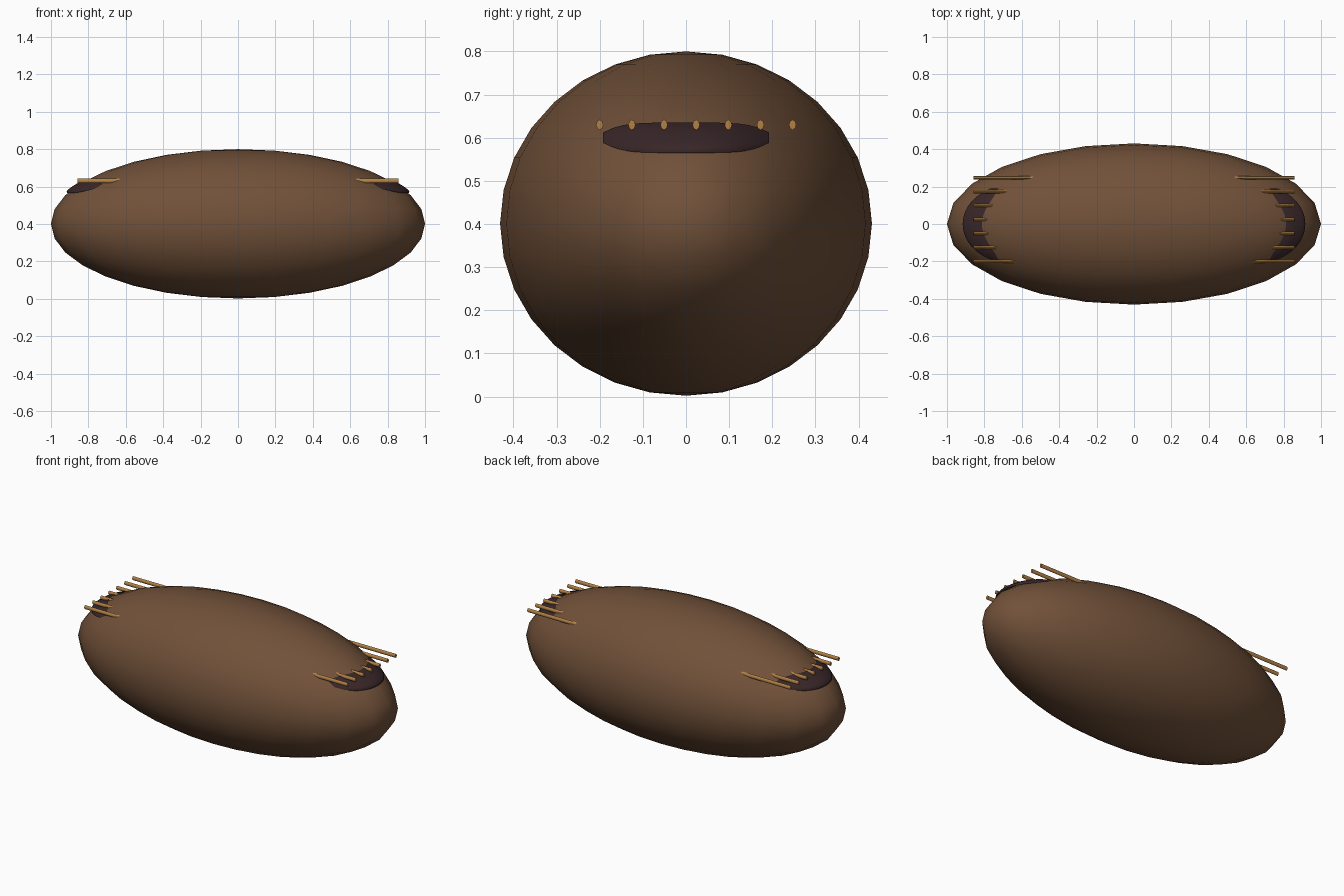
import bpy, bmesh, math
from mathutils import Matrix

if "Cube" in bpy.data.objects:
    bpy.data.objects.remove(bpy.data.objects["Cube"])

RX, RY, RZ, CZ = 1.0, 0.431, 0.399, 0.401


def material(name, rgb):
    m = bpy.data.materials.new(name)
    m.diffuse_color = (*rgb, 1.0)
    m.use_nodes = True
    m.node_tree.nodes["Principled BSDF"].inputs["Base Color"].default_value = m.diffuse_color
    return m


BROWN = material("brown leather", (0.165, 0.082, 0.041))
DARK = material("dark opening", (0.040, 0.019, 0.021))
TAN = material("tan cord", (0.45, 0.22, 0.060))


def finish(name, bm, mat, angle=60):
    bmesh.ops.recalc_face_normals(bm, faces=bm.faces)
    me = bpy.data.meshes.new(name)
    bm.to_mesh(me)
    bm.free()
    me.materials.append(mat)
    ob = bpy.data.objects.new(name, me)
    bpy.context.collection.objects.link(ob)
    bpy.ops.object.select_all(action='DESELECT')
    ob.select_set(True)
    bpy.context.view_layer.objects.active = ob
    bpy.ops.object.shade_smooth_by_angle(angle=math.radians(angle))
    return ob


# Body: long smooth ellipsoid
bm = bmesh.new()
bmesh.ops.create_uvsphere(bm, u_segments=24, v_segments=16, radius=1)
bmesh.ops.scale(bm, vec=(RX, RY, RZ), verts=bm.verts)
bmesh.ops.translate(bm, vec=(0, 0, CZ), verts=bm.verts)
finish("body", bm, BROWN)


def body_x(y, z):
    return RX * math.sqrt(max(0.0, 1 - (y / RY) ** 2 - ((z - CZ) / RZ) ** 2))


# Openings: low domes hugging the body near each end
def opening(name, side):
    bm = bmesh.new()
    nu, nv = 16, 8
    rows = []
    for i in range(nu + 1):
        u = -1 + 2 * i / nu
        half = 0.035 * (1 - 0.65 * abs(u) ** 5)
        row = []
        for j in range(nv + 1):
            v = -1 + 2 * j / nv
            y, z = 0.192 * u, 0.6 + half * v
            lift = 0.003 + 0.017 * (1 - v ** 4) * (1 - u ** 6)
            row.append(bm.verts.new((side * (body_x(y, z) + lift), y, z)))
        rows.append(row)
    for a, b in zip(rows, rows[1:]):
        for j in range(nv):
            bm.faces.new((a[j], a[j + 1], b[j + 1], b[j]))
    ob = finish(name, bm, DARK)
    if ob.data.polygons[0].normal.x * side < 0:
        ob.data.flip_normals()


# Cords: seven thin rods lying along x above each opening
def cord(name, side, y):
    x0, x1 = 0.46, 0.858
    bm = bmesh.new()
    bmesh.ops.create_cone(bm, cap_ends=True, segments=8, radius1=0.012,
                          radius2=0.012, depth=x1 - x0,
                          matrix=Matrix.Rotation(math.pi / 2, 4, 'Y'))
    bmesh.ops.scale(bm, vec=(1, 0.7, 1), verts=bm.verts)
    bmesh.ops.translate(bm, vec=(side * (x0 + x1) / 2, y, 0.63), verts=bm.verts)
    finish(name, bm, TAN)


for side, label in ((-1, "left"), (1, "right")):
    opening(label + "_opening", side)
    for k in range(7):
        cord(f"{label}_cord_{k + 1}", side, -0.2 + 0.0745 * k)
